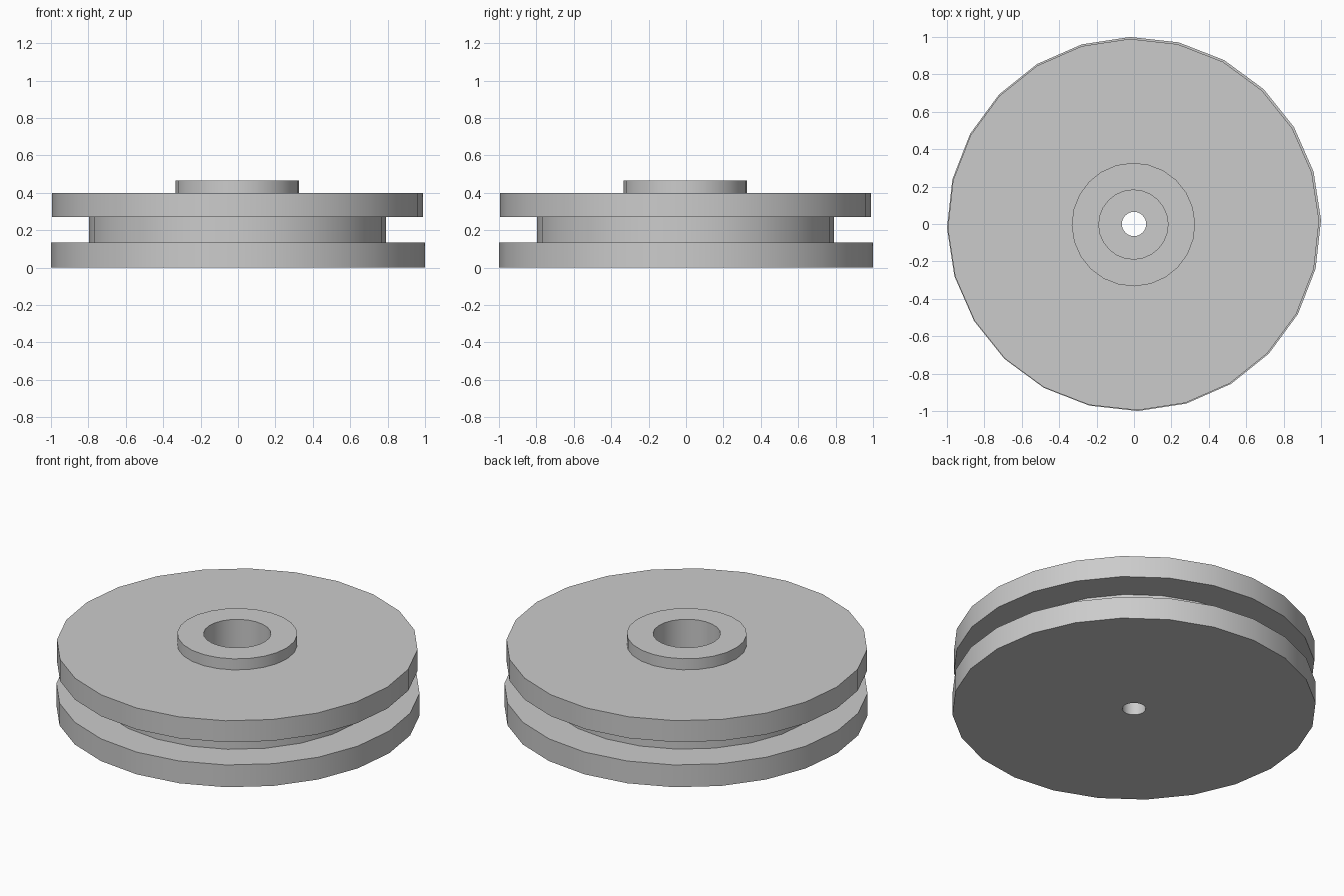
import bpy
import bmesh
from math import cos, sin, radians, tau

cube = bpy.data.objects.get("Cube")
if cube:
    bpy.data.objects.remove(cube, do_unlink=True)

SIDES = 24
TWIST = radians(1.2)

grey = bpy.data.materials.new("plain grey")
grey.use_nodes = True
grey.diffuse_color = (0.6, 0.6, 0.6, 1)
grey.node_tree.nodes["Principled BSDF"].inputs["Base Color"].default_value = (0.6, 0.6, 0.6, 1)


def turned_part(name, profile, centre=0.0, closed=True):
    """Turn a (radius, height) profile about the upright axis."""
    bm = bmesh.new()
    rings = []
    for r, z in profile:
        rings.append([bm.verts.new((r * cos(TWIST + tau * i / SIDES),
                                    r * sin(TWIST + tau * i / SIDES), z))
                      for i in range(SIDES)])
    pairs = list(zip(rings, rings[1:]))
    if closed:
        pairs.append((rings[-1], rings[0]))
    for a, b in pairs:
        for i in range(SIDES):
            j = (i + 1) % SIDES
            bm.faces.new((a[i], a[j], b[j], b[i]))
    mesh = bpy.data.meshes.new(name)
    bm.to_mesh(mesh)
    bm.free()
    mesh.materials.append(grey)
    obj = bpy.data.objects.new(name, mesh)
    obj.location = (centre, centre, 0)
    bpy.context.collection.objects.link(obj)
    bpy.ops.object.select_all(action='DESELECT')
    obj.select_set(True)
    bpy.context.view_layer.objects.active = obj
    bpy.ops.object.shade_smooth_by_angle(angle=radians(30))
    return obj


SEAM, RIM_LOW, RIM_TOP, HUB_TOP = 0.135, 0.27, 0.40, 0.467

# Lower flange with the narrow shaft hole
turned_part("lower_flange", [(0.065, 0), (1.0, 0), (1.0, SEAM), (0.065, SEAM)])

# Groove core, upper flange, raised hub and wide bore, seated on the lower flange
turned_part("upper_flange_and_hub", [
    (0.795, SEAM), (0.795, RIM_LOW), (0.993, RIM_LOW), (0.993, RIM_TOP),
    (0.33, RIM_TOP), (0.33, HUB_TOP), (0.185, HUB_TOP), (0.185, SEAM),
], centre=-0.003, closed=False)
